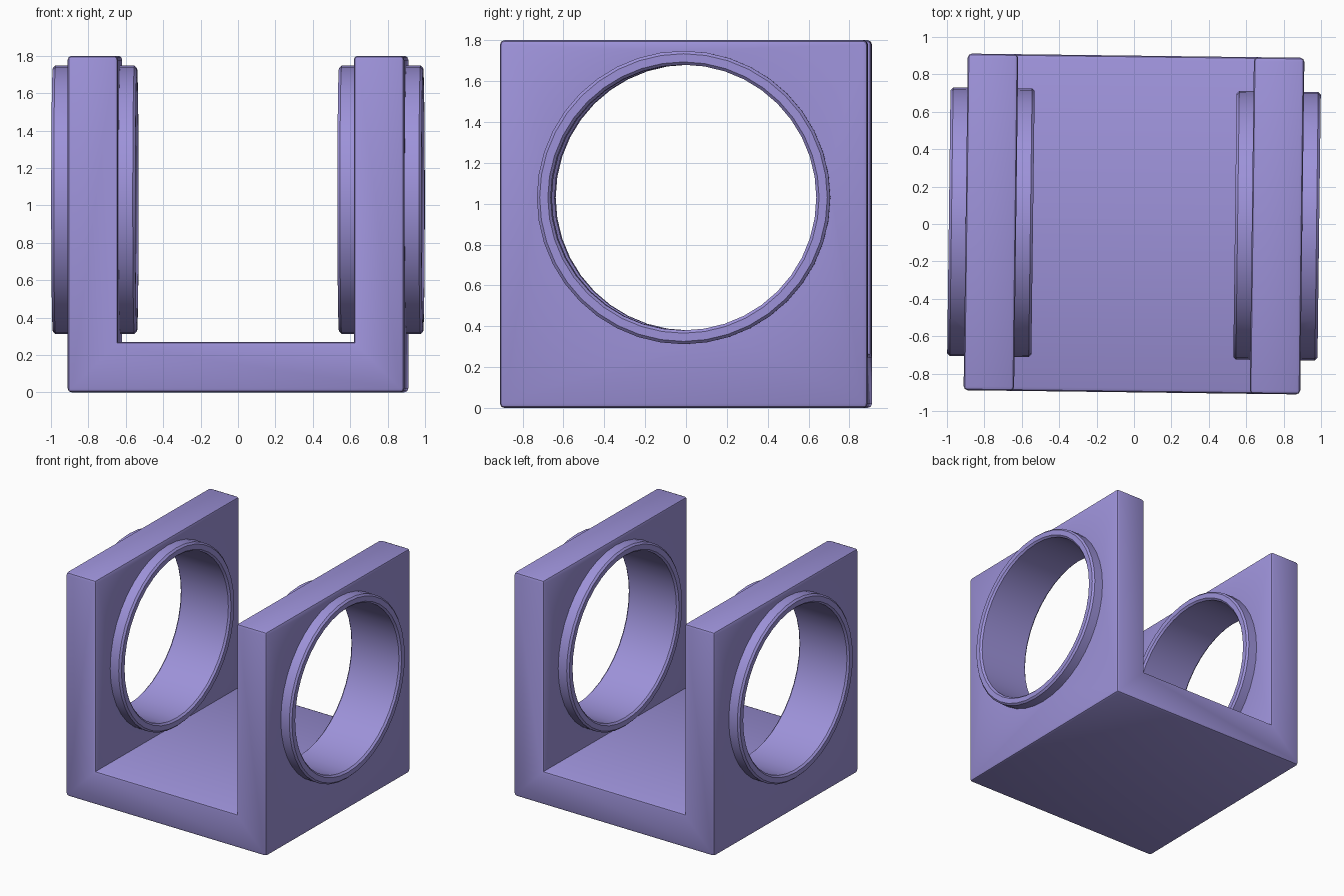
import bpy, bmesh, math

if "Cube" in bpy.data.objects:
    bpy.data.objects.remove(bpy.data.objects["Cube"])

SIDES = 40
ZC = 1.03            # height of the ring centres
TURN = -0.0125       # the model sits very slightly turned about z

mat = bpy.data.materials.new("violet")
mat.diffuse_color = (0.34, 0.29, 0.70, 1)
mat.use_nodes = True
mat.node_tree.nodes["Principled BSDF"].inputs["Base Color"].default_value = mat.diffuse_color


def finish(name, bm):
    bmesh.ops.recalc_face_normals(bm, faces=bm.faces)
    me = bpy.data.meshes.new(name)
    bm.to_mesh(me)
    bm.free()
    ob = bpy.data.objects.new(name, me)
    bpy.context.collection.objects.link(ob)
    me.materials.append(mat)
    return ob


def lathe_x(name, profile, side):
    """Turn a closed (x, radius) profile around the x axis at ring height."""
    bm = bmesh.new()
    rows = []
    for i in range(SIDES):
        a = 2 * math.pi * i / SIDES
        rows.append([bm.verts.new((side * x, r * math.cos(a), ZC + r * math.sin(a)))
                     for x, r in profile])
    n = len(profile)
    for i in range(SIDES):
        p, q = rows[i], rows[(i + 1) % SIDES]
        for j in range(n):
            k = (j + 1) % n
            bm.faces.new((p[j], p[k], q[k], q[j]))
    return finish(name, bm)


def boolean(ob, other, op):
    m = ob.modifiers.new(op.lower(), 'BOOLEAN')
    m.operation = op
    m.object = other
    m.solver = 'EXACT'
    bpy.context.view_layer.objects.active = ob
    bpy.ops.object.modifier_apply(modifier=m.name)
    bpy.data.objects.remove(other)


# U-shaped bracket: extruded profile with softened outer edges
half = [(0.9, 0), (0.9, 1.8), (0.63, 1.8), (0.63, 0.27)]
outline = half + [(-x, z) for x, z in reversed(half)]
bm = bmesh.new()
face = bm.faces.new([bm.verts.new((x, -0.9, z)) for x, z in outline])
ext = bmesh.ops.extrude_face_region(bm, geom=[face])
bmesh.ops.translate(bm, vec=(0, 1.8, 0),
                    verts=[v for v in ext["geom"] if isinstance(v, bmesh.types.BMVert)])
bmesh.ops.recalc_face_normals(bm, faces=bm.faces)
bmesh.ops.bevel(bm, geom=[e for e in bm.edges if e.is_convex], offset=0.022,
                segments=2, profile=0.5, affect='EDGES')
bracket = finish("ring_bracket", bm)

# Round opening and raised collar ring in each wall
b = 0.014
collar = [(0.54, 0.65 + b), (0.54, 0.718 - b), (0.54 + b, 0.718), (0.99 - b, 0.718),
          (0.99, 0.718 - b), (0.99, 0.65 + b), (0.99 - b, 0.65), (0.54 + b, 0.65)]
bm = bmesh.new()
bmesh.ops.create_cone(bm, cap_ends=True, segments=SIDES, radius1=0.685, radius2=0.685, depth=3)
cutter = finish("hole_cutter", bm)
cutter.rotation_euler = (0, math.pi / 2, 0)
cutter.location = (0, 0, ZC)
cutter.hide_render = True
bpy.context.view_layer.update()
boolean(bracket, cutter, 'DIFFERENCE')
for side, name in ((-1, "left_collar"), (1, "right_collar")):
    boolean(bracket, lathe_x(name, collar, side), 'UNION')

bracket.rotation_euler = (0, 0, TURN)
bpy.ops.object.select_all(action='DESELECT')
bracket.select_set(True)
bpy.context.view_layer.objects.active = bracket
bpy.ops.object.shade_smooth_by_angle(angle=math.radians(40))
